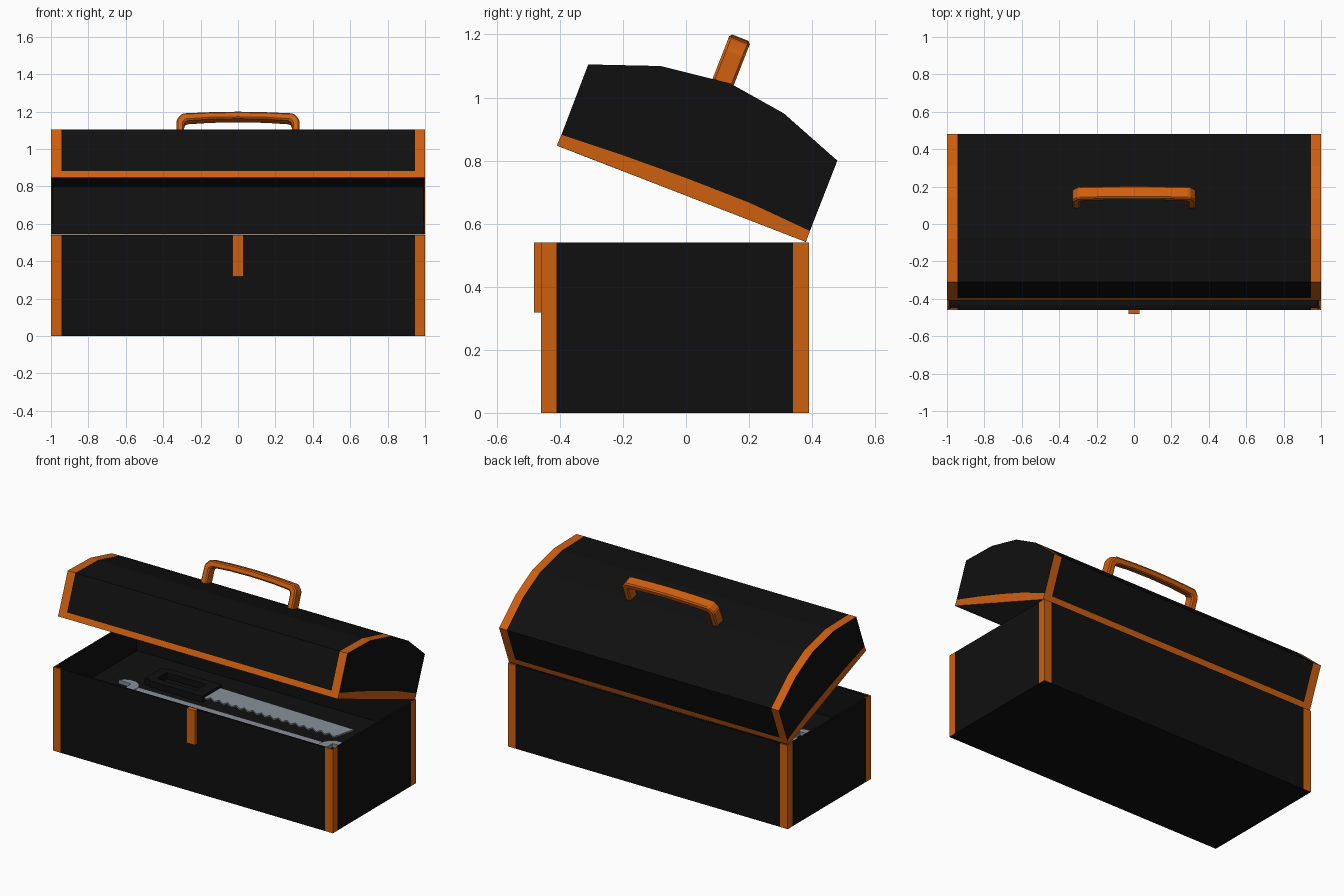
import bpy, bmesh, math
from mathutils import Vector

if "Cube" in bpy.data.objects:
    bpy.data.objects.remove(bpy.data.objects["Cube"])


def mat(name, rgb):
    m = bpy.data.materials.new(name)
    m.diffuse_color = (*rgb, 1)
    m.use_nodes = True
    m.node_tree.nodes["Principled BSDF"].inputs["Base Color"].default_value = m.diffuse_color
    return m


BLACK = mat("black", (0.005, 0.005, 0.005))
ORANGE = mat("orange", (0.62, 0.115, 0.005))
STEEL = mat("steel grey", (0.25, 0.28, 0.32))


def finish(bm, name, mats):
    me = bpy.data.meshes.new(name)
    bm.to_mesh(me)
    bm.free()
    ob = bpy.data.objects.new(name, me)
    bpy.context.collection.objects.link(ob)
    for m in mats:
        me.materials.append(m)
    return ob


def box(name, lo, hi, m):
    bm = bmesh.new()
    bmesh.ops.create_cube(bm, size=1)
    for v in bm.verts:
        v.co = [(a + b) / 2 + c * (b - a) for a, b, c in zip(lo, hi, v.co)]
    return finish(bm, name, [m])


def plate(name, pts, ax, ay, origin, depth, m):
    """Extrude a 2D outline, centred on its plane."""
    bm = bmesh.new()
    ax, ay, o = Vector(ax), Vector(ay), Vector(origin)
    n = ax.cross(ay).normalized()
    f = bm.faces.new([bm.verts.new(o + ax * p[0] + ay * p[1] - n * depth / 2) for p in pts])
    r = bmesh.ops.extrude_face_region(bm, geom=[f])
    for v in r["geom"]:
        if isinstance(v, bmesh.types.BMVert):
            v.co += n * depth
    bmesh.ops.recalc_face_normals(bm, faces=bm.faces)
    return finish(bm, name, [m])


def hollow(ob, t):
    s = ob.modifiers.new("wall", "SOLIDIFY")
    s.thickness, s.offset = t, -1
    s.material_offset = 1  # inside is always black


# Box body: open shell, corner strips coloured by position
bm = bmesh.new()
bmesh.ops.create_cube(bm, size=1)
for v in bm.verts:
    v.co = (v.co.x * 2, -0.035 + v.co.y * 0.85, 0.27 + v.co.z * 0.54)
for co, no in (((-0.945, 0, 0), (1, 0, 0)), ((0.945, 0, 0), (1, 0, 0)),
               ((0, -0.41, 0), (0, 1, 0)), ((0, 0.34, 0), (0, 1, 0))):
    bmesh.ops.bisect_plane(bm, geom=bm.verts[:] + bm.edges[:] + bm.faces[:],
                           plane_co=co, plane_no=no)
bm.normal_update()
bmesh.ops.delete(bm, geom=[f for f in bm.faces if f.normal.z > 0.5], context="FACES")
for f in bm.faces:
    c = f.calc_center_median()
    side = abs(f.normal.z) < 0.5
    corner = (abs(c.x) > 0.945) if abs(f.normal.y) > 0.5 else (c.y < -0.41 or c.y > 0.34)
    f.material_index = 0 if side and corner else 1
hollow(finish(bm, "box_body", [ORANGE, BLACK]), 0.012)

# Lid: faceted arch profile (y, z), standing open
prof = [(-0.41, 0.848), (-0.395, 0.882), (-0.31, 1.105), (-0.08, 1.10), (0.14, 1.045),
        (0.31, 0.95), (0.48, 0.80), (0.393, 0.577), (0.38, 0.542)]
arch = [(0.2, 0.667), (0.0, 0.745), (-0.2, 0.817)]  # upper edge of the end band
bm = bmesh.new()
xs = (-1, -0.945, 0.945, 1)
rows = [[bm.verts.new((x, *p)) for p in prof] for x in xs]
for i in range(3):
    for j in range(len(prof)):
        k = (j + 1) % len(prof)
        f = bm.faces.new([rows[i][j], rows[i][k], rows[i + 1][k], rows[i + 1][j]])
        f.material_index = 0 if i != 1 or j in (0, 7, 8) else 1
for r, x in ((rows[0], -1), (rows[3], 1)):
    mid = [bm.verts.new((x, *p)) for p in arch]
    bm.faces.new(r[1:8] + mid).material_index = 1
    bm.faces.new([r[0], r[1]] + mid[::-1] + [r[7], r[8]]).material_index = 0
bmesh.ops.recalc_face_normals(bm, faces=bm.faces)
under = [f for f in bm.faces if f.normal.z < -0.85]
bmesh.ops.delete(bm, geom=under, context="FACES")
hollow(finish(bm, "lid", [ORANGE, BLACK]), 0.012)

# Carrying handle, tilted with the lid
half = [(0.33, -0.01), (0.328, 0.105), (0.298, 0.14), (0.15, 0.147)]
inner = [(0.15, 0.107), (0.278, 0.098), (0.288, 0.085), (0.288, -0.01)]
right = half + [(0, 0.15)]
outline = (right + [(-x, h) for x, h in half[::-1]]
           + [(-x, h) for x, h in inner[::-1]] + [(0, 0.11)] + inner)
a = math.radians(21.4)
h = plate("handle", outline, (1, 0, 0), (0, math.sin(a), math.cos(a)),
          (0, 0.118, 1.05), 0.07, ORANGE)
b = h.modifiers.new("bevel", "BEVEL")
b.width, b.segments = 0.008, 1

# Latch
box("latch", (-0.03, -0.482, 0.318), (0.03, -0.455, 0.54), ORANGE)

# Tray and tools inside
box("tray", (-0.985, -0.445, 0.315), (0.985, 0.375, 0.33), BLACK)
n, x0, x1 = 16, -0.27, 0.70
step = (x1 - x0) / n
teeth = []
for i in range(n):
    teeth += [(x0 + i * step, 0.02), (x0 + (i + 0.8) * step, -0.01)]
plate("saw_blade", teeth + [(x1, 0.02), (0.73, 0.14), (x0, 0.165)],
      (1, 0, 0), (0, 1, 0), (0, 0, 0.365), 0.01, STEEL)
for nm, lo, hi in (("front", (-0.62, -0.02), (-0.26, 0.03)), ("rear", (-0.62, 0.13), (-0.26, 0.18)),
                   ("left", (-0.66, -0.01), (-0.6, 0.17)), ("right", (-0.32, -0.02), (-0.24, 0.18))):
    box("saw_grip_" + nm, (*lo, 0.345), (*hi, 0.385), BLACK)

# Double open-ended wrench
def jaw(cx, s):
    arc = [(cx + s * 0.085 * math.cos(t), 0.085 * math.sin(t))
           for t in [math.radians(30 + 300 * i / 12) for i in range(13)]]
    return arc + [(cx - s * 0.02, -0.035), (cx - s * 0.02, 0.035)]


for nm, cx, s in (("right", 0.74, 1), ("left", -0.74, -1)):
    plate("wrench_jaw_" + nm, jaw(cx, s), (1, 0, 0), (0, 1, 0), (0, -0.1, 0.342), 0.024, STEEL)
box("wrench_shaft", (-0.68, -0.13, 0.333), (0.68, -0.07, 0.35), STEEL)
